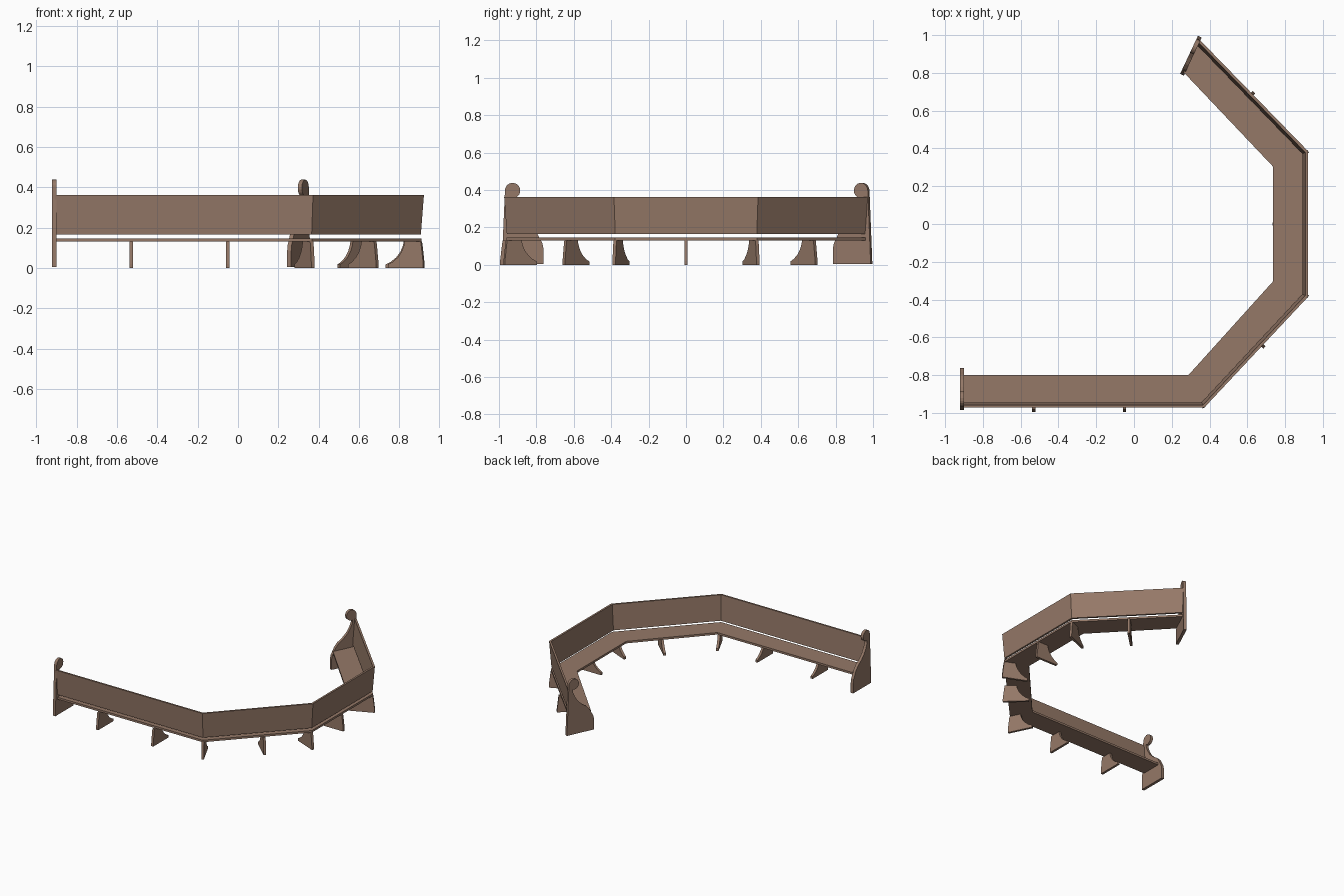
import bpy, bmesh, math
from mathutils import Vector

if "Cube" in bpy.data.objects:
    bpy.data.objects.remove(bpy.data.objects["Cube"])

wood = bpy.data.materials.new("brown wood")
wood.diffuse_color = (0.30, 0.19, 0.137, 1)
wood.use_nodes = True
wood.node_tree.nodes["Principled BSDF"].inputs["Base Color"].default_value = wood.diffuse_color

# Stations along the bench: outer (backrest top) point and inner (seat front) point
D = 0.172
stations = [
    (Vector((-0.911, -0.972)), Vector((-0.911, -0.80))),
    (Vector((0.372, -0.972)), Vector((0.288, -0.80))),
    (Vector((0.922, -0.385)), Vector((0.735, -0.305))),
    (Vector((0.922, 0.385)), Vector((0.735, 0.305))),
    (Vector((0.343, 0.980)), Vector((0.261, 0.805))),
]


def finish(bm, name):
    bmesh.ops.recalc_face_normals(bm, faces=bm.faces)
    mesh = bpy.data.meshes.new(name)
    bm.to_mesh(mesh)
    bm.free()
    mesh.materials.append(wood)
    ob = bpy.data.objects.new(name, mesh)
    bpy.context.collection.objects.link(ob)
    return ob


def sweep(name, profile):
    """Mitred sweep of a (depth, z) profile through all stations."""
    bm = bmesh.new()
    rings = []
    for o, i in stations:
        step = (i - o) / D
        rings.append([bm.verts.new((*(o + step * d), z)) for d, z in profile])
    n = len(profile)
    for a, b in zip(rings, rings[1:]):
        for k in range(n):
            bm.faces.new((a[k], a[(k + 1) % n], b[(k + 1) % n], b[k]))
    bm.faces.new(rings[0])
    bm.faces.new(rings[-1])
    return finish(bm, name)


def plate(name, profile, origin, inward, thick, shift=0.0):
    """Upright plate: (depth, z) profile running inward from origin."""
    inward = inward.normalized()
    side = Vector((-inward.y, inward.x)) * thick / 2
    bm = bmesh.new()
    sides = []
    for s in (-1, 1):
        sides.append([bm.verts.new((*(origin + inward * (d + shift) + side * s), z))
                      for d, z in profile])
    n = len(profile)
    for k in range(n):
        j = (k + 1) % n
        bm.faces.new((sides[0][k], sides[0][j], sides[1][j], sides[1][k]))
    for ring in sides:
        bm.faces.new(ring)
    return finish(bm, name)


# Seat board and leaning backrest
sweep("seat", [(0.012, 0.130), (D, 0.130), (D, 0.146), (0.012, 0.146)])
sweep("backrest", [(0.014, 0.165), (0.028, 0.165), (0.014, 0.362), (0.0, 0.362)])

# Scrolled end panels
end_profile = [(-0.013, 0.005), (0.21, 0.005), (0.21, 0.085), (0.204, 0.115),
               (0.188, 0.145), (0.176, 0.17), (0.15, 0.2), (0.11, 0.228),
               (0.077, 0.26), (0.052, 0.30), (0.038, 0.335), (0.036, 0.358)]
for k in range(15):
    a = math.radians(-90 + 270 * k / 14)
    end_profile.append((0.045 + 0.041 * math.cos(a), 0.397 + 0.041 * math.sin(a)))
for name, (o, i) in (("left_end_panel", stations[0]), ("far_end_panel", stations[-1])):
    plate(name, end_profile, o, i - o, 0.022)

# Feet with a concave front curve
foot_profile = [(0.0, 0.0), (0.19, 0.0), (0.19, 0.018), (0.165, 0.03), (0.138, 0.052),
                (0.117, 0.08), (0.105, 0.108), (0.1, 0.131), (0.014, 0.131),
                (0.01, 0.105), (0.0, 0.02)]
for k in (1, 2, 3):
    o, i = stations[k]
    plate("corner_foot", foot_profile, o, i - o, 0.018)
for seg, t, shift in ((0, 0.297, -0.022), (0, 0.671, -0.022), (1, 0.56, -0.015),
                      (2, 0.5, 0.0), (3, 0.51, -0.012)):
    a, b = stations[seg][0], stations[seg + 1][0]
    along = b - a
    plate("middle_foot", foot_profile, a + along * t, Vector((-along.y, along.x)), 0.018, shift)
